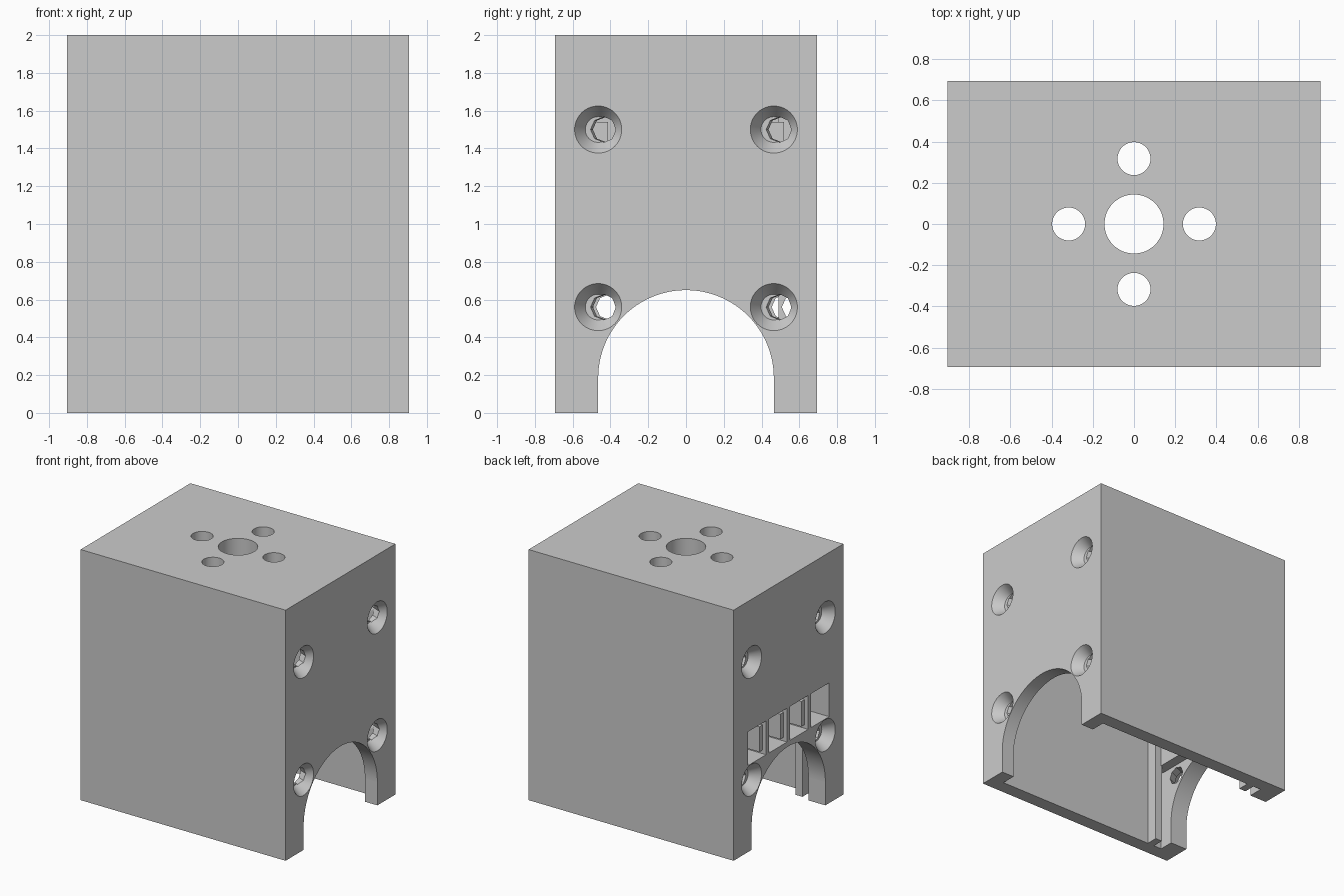
import bpy
from math import pi

cube = bpy.data.objects.get("Cube")
if cube:
    bpy.data.objects.remove(cube, do_unlink=True)

W, D, H = 1.81, 1.385, 2.0
RIGHT = W / 2
WALL = 0.11
REAR_WALL = 0.15
IN_Y = D / 2 - WALL
CEILING = 1.8
SCREW_Y = 0.465
SCREW_Z = (0.56, 1.5)

grey = bpy.data.materials.new("plain grey")
grey.use_nodes = True
colour = (0.6, 0.6, 0.6, 1)
grey.diffuse_color = colour
grey.node_tree.nodes["Principled BSDF"].inputs["Base Color"].default_value = colour


def box(name, x, y, z):
    """Box from three (low, high) ranges."""
    bpy.ops.mesh.primitive_cube_add(size=1, location=[sum(r) / 2 for r in (x, y, z)])
    ob = bpy.context.object
    ob.name = name
    ob.scale = [r[1] - r[0] for r in (x, y, z)]
    bpy.ops.object.transform_apply(location=True, rotation=True, scale=True)
    ob.data.materials.append(grey)
    return ob


def cone(name, r1, r2, depth, location, turn=(0, 0, 0), sides=64):
    bpy.ops.mesh.primitive_cone_add(vertices=sides, radius1=r1, radius2=r2,
                                    depth=depth, location=location, rotation=turn)
    ob = bpy.context.object
    ob.name = name
    bpy.ops.object.transform_apply(location=True, rotation=True, scale=True)
    ob.data.materials.append(grey)
    return ob


def combine(target, tool, operation="DIFFERENCE"):
    mod = target.modifiers.new("combine", "BOOLEAN")
    mod.operation, mod.solver, mod.object = operation, "EXACT", tool
    bpy.context.view_layer.objects.active = target
    bpy.ops.object.modifier_apply(modifier=mod.name)
    bpy.data.objects.remove(tool, do_unlink=True)


# Block, hollowed from below
housing = box("housing", (-RIGHT, RIGHT), (-D / 2, D / 2), (0, H))
combine(housing, box("cavity", (-RIGHT + REAR_WALL, RIGHT - WALL),
                     (-IN_Y, IN_Y), (-0.1, CEILING)))

# Vertical ribs, pocket backing and upper square posts inside the slotted wall
inner = -RIGHT + REAR_WALL
for s in (-1, 1):
    rib_y = sorted((s * 0.49, s * (IN_Y + 0.02)))
    combine(housing, box("rib", (inner + 0.07, inner + 0.13), rib_y, (0, CEILING + 0.02)), "UNION")
    post_y = (s * SCREW_Y - 0.053, s * SCREW_Y + 0.053)
    combine(housing, box("post", (inner - 0.02, inner + 0.16), post_y, (1.43, 1.54)), "UNION")
combine(housing, box("pocket_backing", (inner - 0.02, inner + 0.08),
                     (-0.56, 0.56), (0.65, 1.0)), "UNION")

# Arched opening through both end walls
combine(housing, cone("arch", 0.465, 0.465, 3, (0, 0, 0.185), (0, pi / 2, 0), 96))
combine(housing, box("arch_legs", (-1.5, 1.5), (-0.465, 0.465), (-0.2, 0.185)))

# Centre bore and four mounting holes in the top
combine(housing, cone("bore", 0.143, 0.143, 0.6, (0, 0, H)))
for x, y in ((1, 0), (-1, 0), (0, 1), (0, -1)):
    combine(housing, cone("mount_hole", 0.08, 0.08, 0.6, (x * 0.317, y * 0.317, H), sides=48))

# Countersunk screw holes, eight-sided past the sink
SINK = 0.08
for y in (-SCREW_Y, SCREW_Y):
    for z in SCREW_Z:
        for s in (-1, 1):
            through = 0.36 if s > 0 or z < 1 else 0.14
            combine(housing, cone("screw_hole", 0.068, 0.068, through * 2,
                                  (s * RIGHT, y, z), (pi / 8, s * pi / 2, 0), 8))
            combine(housing, cone("countersink", 0.068, 0.125, SINK,
                                  (s * (RIGHT - SINK / 2 + 0.0005), y, z), (0, s * pi / 2, 0)))

# Row of four pockets, with a wider block set behind each divider
PITCH = 0.265
for i in range(4):
    mid = (i - 1.5) * PITCH
    combine(housing, box("pocket", (-RIGHT - 0.05, -RIGHT + 0.16),
                         (mid - 0.115, mid + 0.115), (0.69, 0.96)))
for i in range(3):
    mid = (i - 1) * PITCH
    combine(housing, box("divider_block", (-RIGHT + 0.03, -RIGHT + 0.17),
                         (mid - 0.06, mid + 0.06), (0.72, 0.92)), "UNION")

bpy.ops.object.select_all(action="DESELECT")
housing.select_set(True)
bpy.context.view_layer.objects.active = housing
bpy.ops.object.shade_smooth_by_angle(angle=pi / 7)
